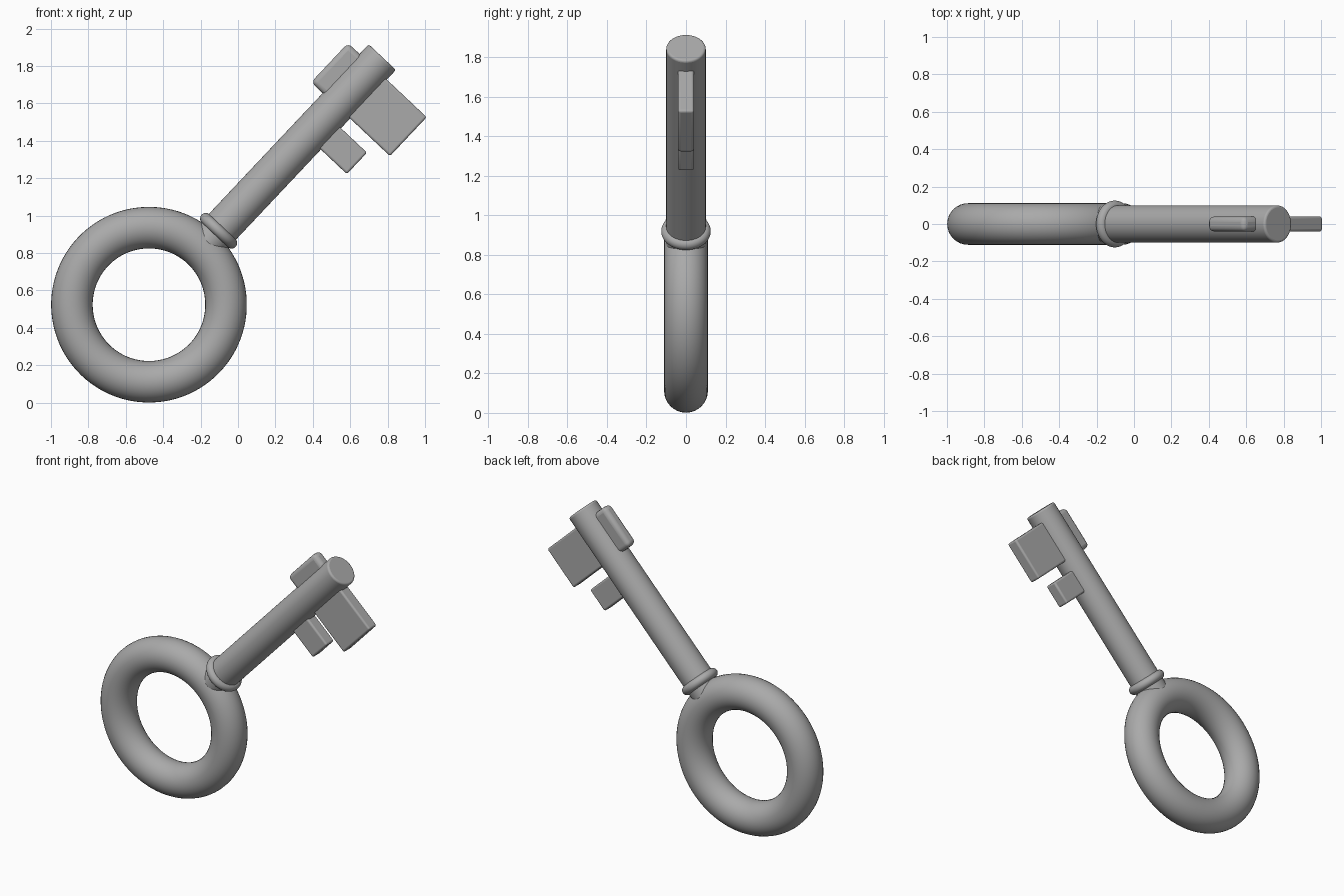
import bpy
import math
from mathutils import Matrix, Vector

cube = bpy.data.objects.get("Cube")
if cube:
    bpy.data.objects.remove(cube, do_unlink=True)

metal = bpy.data.materials.new("grey metal")
metal.use_nodes = True
GREY = (0.4, 0.4, 0.4, 1)
metal.diffuse_color = GREY
metal.node_tree.nodes["Principled BSDF"].inputs["Base Color"].default_value = GREY

# Key frame: origin at ring centre, Z along the shaft, X towards the big bit
KEY = Matrix.Translation((-0.476, 0, 0.524)) @ Matrix.Rotation(math.radians(43.3), 4, "Y")


def finish(name, location, bevel=0, turn=Matrix()):
    """Name, place, bevel and shade the active object."""
    obj = bpy.context.object
    obj.name = name
    obj.matrix_world = KEY @ Matrix.Translation(location) @ turn
    obj.data.materials.append(metal)
    if bevel:
        mod = obj.modifiers.new("soft edges", "BEVEL")
        mod.width = bevel
        mod.segments = 4
        mod.limit_method = "ANGLE"
        mod.angle_limit = math.radians(40)
    bpy.ops.object.shade_smooth_by_angle(angle=math.radians(40))


def torus(name, major, minor, height, turn=Matrix()):
    bpy.ops.mesh.primitive_torus_add(major_radius=major, minor_radius=minor,
                                     major_segments=96, minor_segments=32)
    finish(name, (0, 0, height), turn=turn)


def bit(name, x0, x1, z0, z1, bevel):
    bpy.ops.mesh.primitive_cube_add(size=1)
    size = Vector((x1 - x0, 0.08, z1 - z0))
    bpy.context.object.data.transform(Matrix.Diagonal(size).to_4x4())
    finish(name, ((x0 + x1) / 2, 0, (z0 + z1) / 2), bevel)


# Handle ring and collar
torus("handle_ring", 0.412, 0.111, 0, Matrix.Rotation(math.pi / 2, 4, "X"))
torus("collar", 0.095, 0.03, 0.543)

# Shaft
SHAFT_START, SHAFT_END = 0.45, 1.819
bpy.ops.mesh.primitive_cylinder_add(vertices=64, radius=0.1, depth=SHAFT_END - SHAFT_START)
finish("shaft", (0, 0, (SHAFT_START + SHAFT_END) / 2), 0.012)

# Bits
bit("large_bit", 0, 0.393, 1.462, 1.748, 0.012)
bit("small_bit", 0, 0.291, 1.234, 1.391, 0.012)
bit("back_bit", -0.185, 0, 1.46, 1.748, 0.028)
